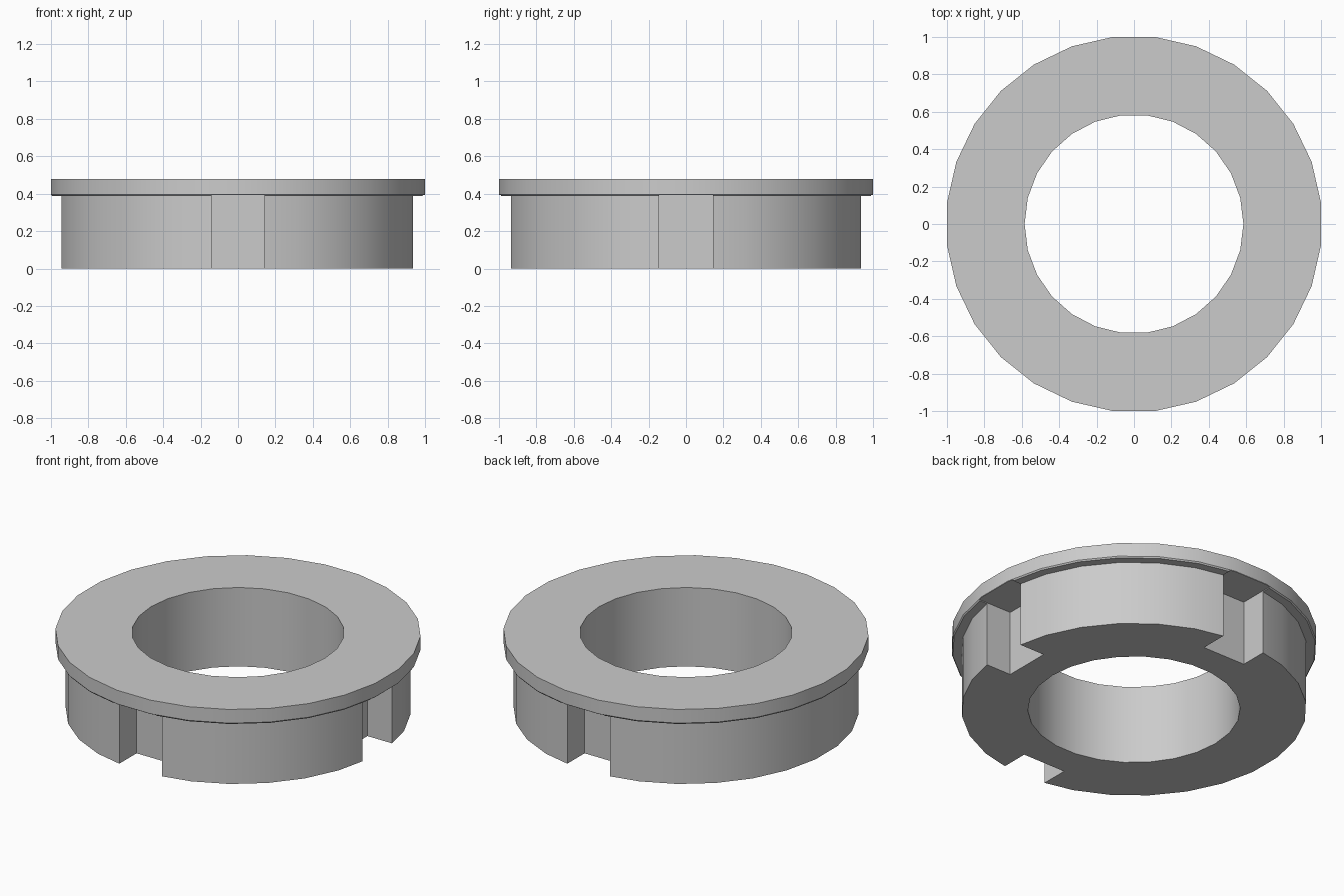
import bpy, bmesh
from math import pi, cos, sin

if "Cube" in bpy.data.objects:
    bpy.data.objects.remove(bpy.data.objects["Cube"])


def lathe(name, profile, sides, phase=0.0):
    """Closed solid of revolution from (radius, height) points, bottom to top."""
    bm = bmesh.new()
    rings = []
    for r, z in profile:
        rings.append([bm.verts.new((r * cos(phase + 2 * pi * i / sides),
                                    r * sin(phase + 2 * pi * i / sides), z))
                      for i in range(sides)])
    for a, b in zip(rings, rings[1:]):
        for i in range(sides):
            j = (i + 1) % sides
            bm.faces.new((a[i], a[j], b[j], b[i]))
    bm.faces.new(rings[0][::-1])
    bm.faces.new(rings[-1])
    return finish(name, bm)


def finish(name, bm):
    bmesh.ops.recalc_face_normals(bm, faces=bm.faces)
    mesh = bpy.data.meshes.new(name)
    bm.to_mesh(mesh)
    bm.free()
    ob = bpy.data.objects.new(name, mesh)
    bpy.context.collection.objects.link(ob)
    return ob


def cut(target, cutter):
    """Subtract the cutter, apply, and remove it."""
    cutter.hide_render = True
    mod = target.modifiers.new("cut", 'BOOLEAN')
    mod.operation = 'DIFFERENCE'
    mod.solver = 'EXACT'
    mod.object = cutter
    bpy.context.view_layer.objects.active = target
    bpy.ops.object.modifier_apply(modifier=mod.name)
    bpy.data.objects.remove(cutter)


# Body with the thin flange on top
SIDES = 28
rim = 1 / cos(pi / SIDES)
ring = lathe("slotted_ring",
             [(0.95, 0), (0.95, 0.388), (rim - 0.006, 0.388),
              (rim, 0.396), (rim, 0.479)], SIDES, pi / SIDES)

# Central bore
cut(ring, lathe("bore_cutter", [(0.585, -0.2), (0.585, 0.7)], 26))

# Four wrench slots, open at the bottom and outside
for k in range(4):
    bm = bmesh.new()
    bmesh.ops.create_cube(bm, size=1)
    for v in bm.verts:
        x = 0.77 if v.co.x < 0 else 1.2
        y = 0.143 if v.co.y > 0 else -0.143
        z = -0.2 if v.co.z < 0 else 0.394
        a = k * pi / 2
        v.co = (x * cos(a) - y * sin(a), x * sin(a) + y * cos(a), z)
    cut(ring, finish("slot_cutter", bm))

# Smooth round walls, sharp corners
bpy.ops.object.select_all(action='DESELECT')
ring.select_set(True)
bpy.context.view_layer.objects.active = ring
bpy.ops.object.shade_smooth_by_angle(angle=pi / 6)
